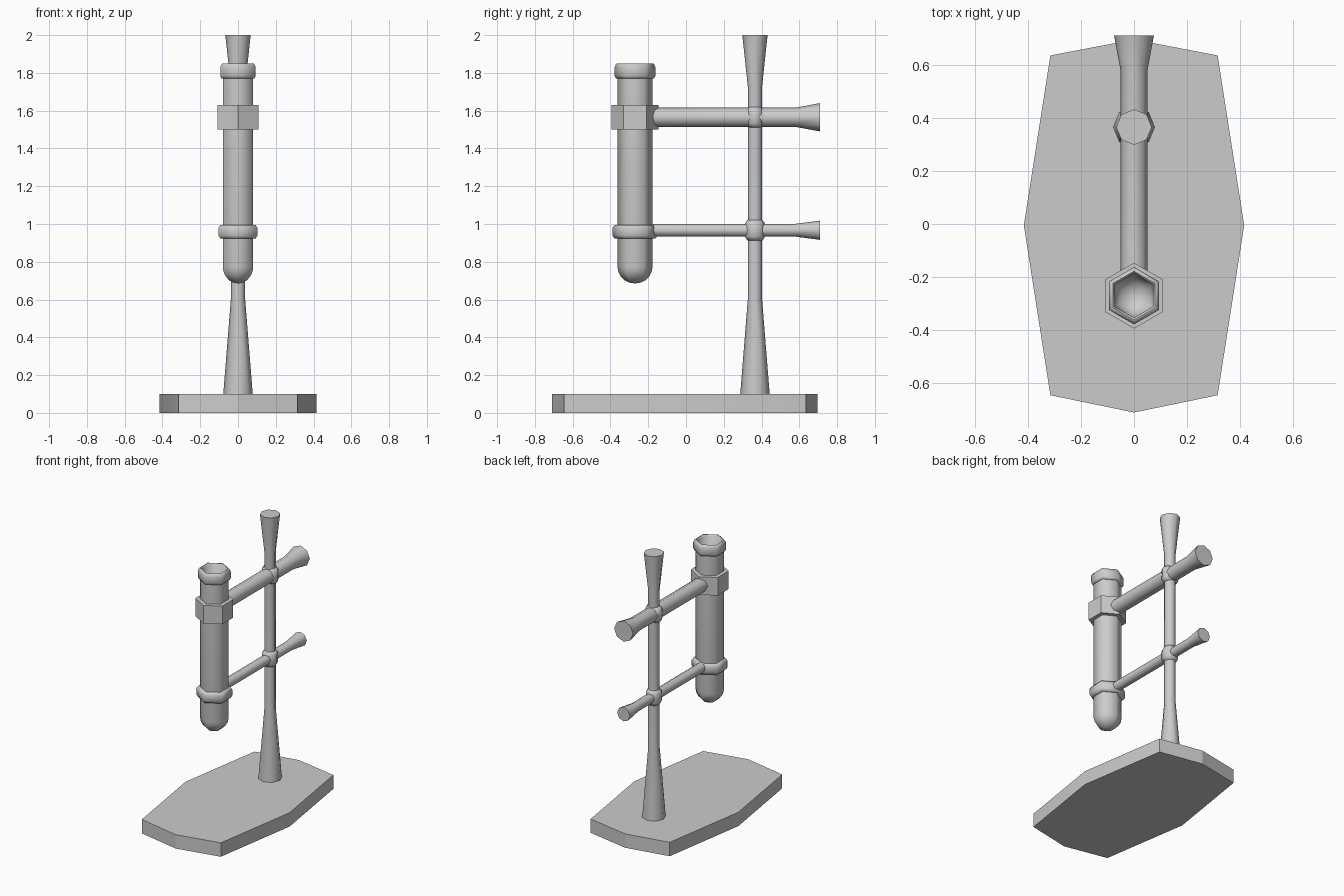
import bpy, bmesh, math
from mathutils import Matrix

if "Cube" in bpy.data.objects:
    bpy.data.objects.remove(bpy.data.objects["Cube"])


def finish(name, bm, angle, loc=(0, 0, 0), rot_x=0.0, scale=(1, 1, 1)):
    bmesh.ops.recalc_face_normals(bm, faces=bm.faces)
    mesh = bpy.data.meshes.new(name)
    bm.to_mesh(mesh)
    bm.free()
    mesh.transform(Matrix.Translation(loc) @ Matrix.Rotation(rot_x, 4, 'X')
                   @ Matrix.Diagonal((*scale, 1)))
    ob = bpy.data.objects.new(name, mesh)
    bpy.context.collection.objects.link(ob)
    bpy.ops.object.select_all(action='DESELECT')
    ob.select_set(True)
    bpy.context.view_layer.objects.active = ob
    bpy.ops.object.shade_smooth_by_angle(angle=math.radians(angle))
    return ob


def lathe(name, profile, sides, angle=62, ring=False, **place):
    """Revolve (radius, height) points; first vertex lies on the y axis."""
    bm = bmesh.new()
    rows = []
    for r, z in profile:
        if r < 1e-6:
            rows.append([bm.verts.new((0, 0, z))] * sides)
        else:
            rows.append([bm.verts.new((r * math.sin(math.tau * i / sides),
                                       r * math.cos(math.tau * i / sides), z))
                         for i in range(sides)])
    pairs = list(zip(rows, rows[1:]))
    if ring:
        pairs.append((rows[-1], rows[0]))
    for a, b in pairs:
        for i in range(sides):
            j = (i + 1) % sides
            bm.faces.new(list(dict.fromkeys((a[i], a[j], b[j], b[i]))))
    return finish(name, bm, angle, **place)


def dome(r, z, height, n=5):
    """Profile points from the lowest point of a round bottom up to its rim."""
    return [(r * math.sin(math.pi / 2 * k / n),
             z - height * math.cos(math.pi / 2 * k / n)) for k in range(n + 1)]


# Base plate
half = [(0, -0.71), (0.315, -0.645), (0.415, -0.005), (0.315, 0.635), (0, 0.695)]
outline = half + [(-x, y) for x, y in half[-2:0:-1]]
bm = bmesh.new()
plate = bm.faces.new([bm.verts.new((x, y, 0)) for x, y in outline])
top = bmesh.ops.extrude_face_region(bm, geom=[plate])["geom"]
bmesh.ops.translate(bm, vec=(0, 0, 0.1),
                    verts=[v for v in top if isinstance(v, bmesh.types.BMVert)])
if not plate.is_valid or len(bm.faces) < len(outline) + 2:
    bm.faces.new([v for v in bm.verts if v.co.z < 0.01])
finish("base_plate", bm, 20)

# Upright pole, flared at both ends
POLE_Y, TUBE_Y = 0.365, -0.27
lathe("pole", [(0, 0.09), (0.078, 0.09), (0.078, 0.1), (0.038, 0.6), (0.038, 1.73),
               (0.067, 2.0), (0, 2.0)], 8, loc=(0, POLE_Y, 0))

# Clamp arms with flared handles, and the collars joining them to the pole
for label, z, r, flare, sx, sy in (("upper", 1.565, 0.051, 0.075, 1.15, 0.87),
                                   ("lower", 0.967, 0.034, 0.051, 1.0, 1.0)):
    lathe(label + "_arm", [(0, -0.18), (r, -0.18), (r, 0.58), (flare, 0.71), (0, 0.71)],
          8, loc=(0, 0, z), rot_x=-math.pi / 2)
    lathe(label + "_collar", [(0, -0.054), (0.04, -0.054), (0.054, -0.033),
                              (0.054, 0.033), (0.04, 0.054), (0, 0.054)],
          8, loc=(0, POLE_Y, z), scale=(sx, sy, 1))

# Hollow test tube with a rolled lip and round bottom
outer = dome(0.093, 0.775, 0.09)
inner = dome(0.083, 0.78, 0.08)[::-1]
lip = [(0.093, 1.77), (0.102, 1.772), (0.108, 1.785), (0.108, 1.83), (0.1, 1.848),
       (0.092, 1.85), (0.083, 1.84)]
lathe("test_tube", outer + lip + inner, 6, loc=(0, TUBE_Y, 0))

# Clamp band and support ring around the tube
lathe("clamp_band", [(0.088, 1.5), (0.124, 1.5), (0.124, 1.63), (0.088, 1.63)],
      6, angle=30, ring=True, loc=(0, TUBE_Y, 0))
lathe("support_ring", [(0.088, 0.922), (0.108, 0.922), (0.118, 0.938), (0.118, 0.98),
                       (0.108, 0.996), (0.088, 0.996)],
      6, ring=True, loc=(0, TUBE_Y, 0))
